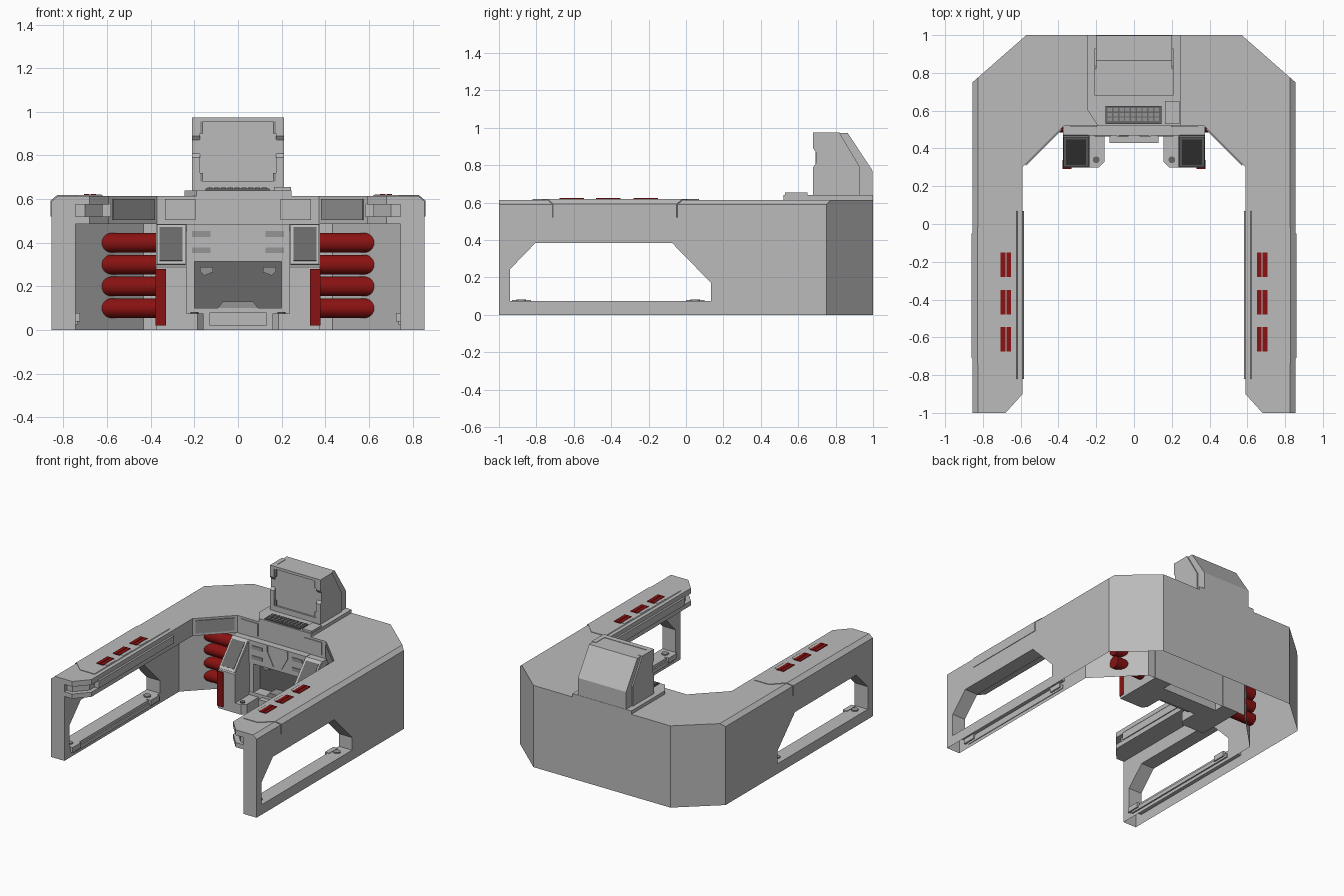
import bpy, bmesh, math
from mathutils import Vector

old = bpy.data.objects.get("Cube")
if old:
    bpy.data.objects.remove(old, do_unlink=True)


def material(name, col):
    m = bpy.data.materials.new(name)
    m.use_nodes = True
    m.diffuse_color = (*col, 1)
    m.node_tree.nodes["Principled BSDF"].inputs["Base Color"].default_value = (*col, 1)
    return m


GREY = material("light grey", (0.5, 0.5, 0.5))
PANEL = material("panel grey", (0.3, 0.3, 0.3))
DARK = material("dark grey", (0.14, 0.14, 0.14))
RED = material("dark red", (0.25, 0.006, 0.006))


def finish(name, bm, mat):
    bmesh.ops.recalc_face_normals(bm, faces=bm.faces)
    me = bpy.data.meshes.new(name)
    bm.to_mesh(me)
    bm.free()
    me.materials.append(mat)
    ob = bpy.data.objects.new(name, me)
    bpy.context.collection.objects.link(ob)
    return ob


def prism(name, pts, lo, hi, mat=GREY, axis="z", s=1, cuts=()):
    """Extrude a flat outline along an axis; s = -1 mirrors it in x."""
    place = {"x": lambda a, b, c: (c * s, a, b),
             "y": lambda a, b, c: (a * s, c, b),
             "z": lambda a, b, c: (a * s, b, c)}[axis]
    bm = bmesh.new()
    low = [bm.verts.new(place(a, b, lo)) for a, b in pts]
    high = [bm.verts.new(place(a, b, hi)) for a, b in pts]
    bm.faces.new(low)
    bm.faces.new(high)
    n = len(pts)
    for i in range(n):
        j = (i + 1) % n
        bm.faces.new((low[i], low[j], high[j], high[i]))
    for co, no in cuts:
        bmesh.ops.bisect_plane(bm, geom=bm.verts[:] + bm.edges[:] + bm.faces[:],
                               plane_co=co, plane_no=no, clear_outer=True)
        bmesh.ops.holes_fill(bm, edges=[e for e in bm.edges if e.is_boundary])
    return finish(name, bm, mat)


def box(name, x0, x1, y0, y1, z0, z1, mat=GREY, s=1):
    return prism(name, [(x0, y0), (x1, y0), (x1, y1), (x0, y1)], z0, z1, mat, "z", s)


def tube(name, start, end, r, mat, n=20):
    a, b = Vector(start), Vector(end)
    bm = bmesh.new()
    bmesh.ops.create_cone(bm, cap_ends=True, segments=n, radius1=r, radius2=r, depth=(b - a).length)
    bm.transform((b - a).to_track_quat("Z", "Y").to_matrix().to_4x4())
    bmesh.ops.translate(bm, verts=bm.verts, vec=(a + b) / 2)
    ob = finish(name, bm, mat)
    bpy.context.view_layer.objects.active = ob
    ob.select_set(True)
    bpy.ops.object.shade_smooth_by_angle(angle=math.radians(40))
    ob.select_set(False)
    return ob


def combine(target, other, op):
    mod = target.modifiers.new(op, "BOOLEAN")
    mod.operation, mod.object, mod.solver = op, other, "EXACT"
    bpy.context.view_layer.objects.active = target
    bpy.ops.object.modifier_apply(modifier=mod.name)
    bpy.data.objects.remove(other, do_unlink=True)


def mirrored(half):
    return half + [(-x, y) for x, y in reversed(half)]


# Desk: U-shaped top with sloped outer edges, on a thin wall
outer = [(0.57, 1), (0.855, 0.75), (0.855, -1)]
slopes = [((s * 0.855, 0, 0.59), (s * 0.025, 0, 0.03)) for s in (1, -1)]
desk = prism("desk_body", mirrored(outer + [(0.68, -1), (0.59, -0.9), (0.59, 0.3), (0.37, 0.52)]),
             0.485, 0.615, cuts=slopes)
wall = prism("desk_wall", mirrored(outer + [(0.745, -1), (0.745, 0.364), (0.434, 0.675)]), 0, 0.5)
combine(desk, wall, "UNION")
opening = [(-0.94, 0.075), (0.135, 0.075), (0.135, 0.17), (-0.075, 0.385), (-0.805, 0.385), (-0.94, 0.245)]
combine(desk, prism("opening_cutter", opening, -1.2, 1.2, axis="x"), "DIFFERENCE")
tip = [(0.745, -1.1), (0.745, -0.97), (0.7, -0.97), (0.62, -0.88), (0.62, -0.82), (0.5, -0.82), (0.5, -1.1)]
for s in (1, -1):
    combine(desk, prism("groove_cutter", tip, 0.52, 0.575, s=s), "DIFFERENCE")

# The desk is a hollow shell, open underneath
bm = bmesh.new()
bm.from_mesh(desk.data)
floor = [f for f in bm.faces if all(v.co.z < 0.001 for v in f.verts)]
bmesh.ops.delete(bm, geom=floor, context="FACES")
bm.to_mesh(desk.data)
bm.free()

for s, side in ((1, "left"), (-1, "right")):
    # Armrest cover wrapped over the desk arm, with red grips
    cover = [(0.859, -0.71), (0.74, -0.82), (0.583, -0.82), (0.583, 0.07), (0.74, 0.07), (0.859, -0.05)]
    prism(side + "_armrest", cover, 0.52, 0.619, s=s,
          cuts=[((s * 0.859, 0, 0.593), (s * 0.025, 0, 0.03)), ((s * 0.583, 0, 0.575), (-s * 0.04, 0, 0.035))])
    for y in (-0.215, -0.415, -0.61):
        for x in (0.65, 0.68):
            box(side + "_grip", x, x + 0.026, y - 0.065, y + 0.065, 0.6, 0.624, RED, s)
        box(side + "_grip_notch", 0.625, 0.65, y - 0.05, y + 0.05, 0.6, 0.621, GREY, s)

    # Small fittings in the side opening
    for y in (-0.88, 0.05):
        box(side + "_bracket", 0.725, 0.76, y - 0.05, y + 0.05, 0.04, 0.079, GREY, s)
        tube(side + "_stud", (s * 0.79, y, 0.07), (s * 0.79, y, 0.083), 0.025, PANEL, 12)
    box(side + "_rail", 0.735, 0.75, -0.9, 0.12, 0.025, 0.055, GREY, s)

    # Panels on the inner desk edge
    diagonal = [(0.575, 0.315), (0.385, 0.505), (0.38, 0.5), (0.57, 0.31)]
    prism(side + "_corner_panel", diagonal, 0.505, 0.6, PANEL, s=s)
    box(side + "_edge_panel", 0.195, 0.335, 0.513, 0.525, 0.505, 0.6, GREY, s)

    # Pipes from the console into the diagonal wall
    for z in (0.1, 0.2, 0.3, 0.4):
        tube(side + "_pipe", (s * 0.3, 0.53, z), (s * 0.625, 0.53, z), 0.045, RED)

    # Console pod with a sloped screen
    pod = [(0.3, 0), (0.3, 0.29), (0.47, 0.485), (0.68, 0.485), (0.68, 0)]
    prism(side + "_pod", pod, 0.235, 0.375, axis="x", s=s)

    def slope_plate(name, t0, t1, x0, x1, h, mat):
        base = [(0.3 + 0.17 * t, 0.29 + 0.195 * t) for t in (t0, t1)]
        top = [(y - 0.753 * h, z + 0.656 * h) for y, z in reversed(base)]
        prism(side + name, base + top, x0, x1, mat, "x", s)

    slope_plate("_pod_frame", 0.04, 0.97, 0.24, 0.372, 0.006, GREY)
    slope_plate("_pod_screen", 0.12, 0.9, 0.255, 0.36, 0.009, DARK)
    box(side + "_red_guard", 0.33, 0.378, 0.292, 0.34, 0.02, 0.28, RED, s)
    foot = [(0.24, 0.3), (0.185, 0.3), (0.157, 0.33), (0.157, 0.47), (0.24, 0.47)]
    prism(side + "_foot", foot, 0, 0.075, s=s)
    tube(side + "_foot_bolt", (s * 0.2, 0.34, 0.06), (s * 0.2, 0.34, 0.082), 0.018, DARK, 12)

    # Slots and trim on the console front
    box(side + "_recess_frame", 0.2, 0.24, 0.47, 0.56, 0.07, 0.33, GREY, s)
    for z in (0.365, 0.44):
        box(side + "_slot", 0.125, 0.21, 0.463, 0.475, z - 0.013, z + 0.013, PANEL, s)
    prism(side + "_recess_tab", [(0.115, 0.29), (0.175, 0.29), (0.175, 0.27), (0.155, 0.25), (0.115, 0.265)],
          0.54, 0.555, PANEL, "y", s)
    prism(side + "_front_rib", [(0.03, 0.34), (0.04, 0.34), (0.09, 0.43), (0.09, 0.48), (0.08, 0.48), (0.08, 0.44)],
          0.462, 0.475, GREY, "y", s)

# Console centre with a dark recess
box("console_header", -0.24, 0.24, 0.468, 0.68, 0.315, 0.487)
box("console_recess", -0.21, 0.21, 0.55, 0.57, 0.05, 0.33, DARK)
box("console_sill", -0.24, 0.24, 0.468, 0.6, 0, 0.1)
box("console_step", -0.13, 0.13, 0.43, 0.47, 0.02, 0.08)
prism("recess_lip", [(-0.1, 0.09), (-0.07, 0.13), (0.07, 0.13), (0.1, 0.09)], 0.47, 0.55, PANEL, "y")

# Terminal base, keyboard and side unit
base = [(-0.245, 1), (-0.245, 0.6), (-0.19, 0.52), (0.245, 0.52), (0.245, 1)]
prism("terminal_base", base, 0.61, 0.64)
box("keyboard", -0.15, 0.145, 0.53, 0.625, 0.635, 0.648, DARK)
for y in (0.545, 0.57, 0.595):
    for i in range(9):
        x = -0.14 + i * 0.031
        box("key", x, x + 0.024, y, y + 0.018, 0.645, 0.653, PANEL)
box("side_unit", 0.165, 0.242, 0.53, 0.65, 0.635, 0.655)

# Terminal housing with a sloped back and framed screen
housing = [(0.7, 0.63), (0.7, 0.972), (0.865, 0.972), (0.998, 0.77), (0.998, 0.63)]
prism("terminal_housing", housing, -0.2, 0.2, axis="x")
for s, side in ((1, "left"), (-1, "right")):
    rim = [(0.68, 0.635), (0.68, 0.79), (0.695, 0.81), (0.695, 0.87), (0.68, 0.89), (0.68, 0.975),
           (0.82, 0.975), (0.93, 0.79), (0.93, 0.635)]
    prism(side + "_housing_cheek", rim, 0.175, 0.21, axis="x", s=s)
    for z0, z1 in ((0.68, 0.72), (0.9, 0.955)):
        box(side + "_screen_clip", 0.16, 0.18, 0.683, 0.7, z0, z1, PANEL, s)
box("screen_top", -0.18, 0.18, 0.68, 0.72, 0.955, 0.975)
box("screen_bottom", -0.18, 0.18, 0.68, 0.72, 0.635, 0.68)
box("screen", -0.176, 0.176, 0.693, 0.702, 0.68, 0.955, GREY)
